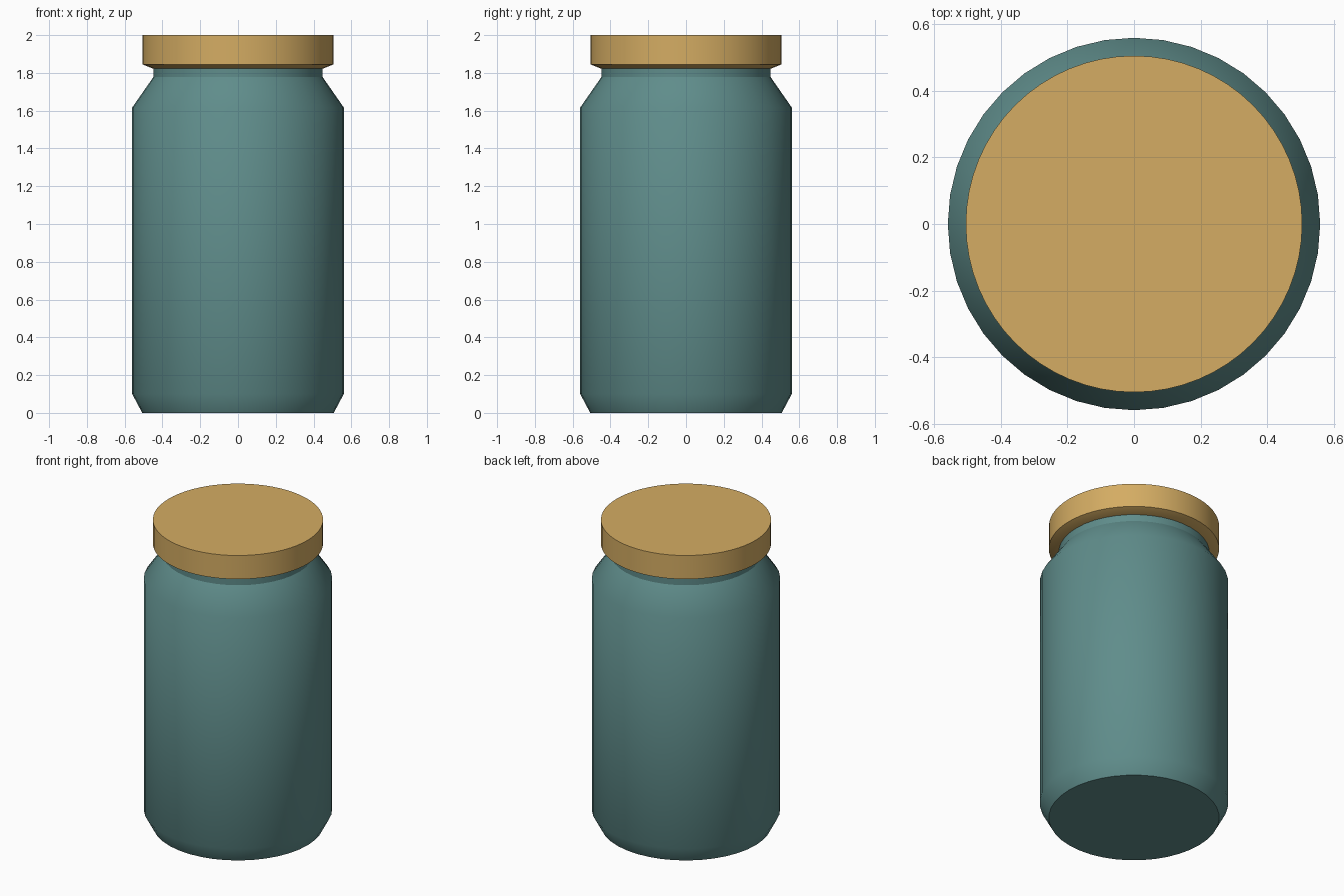
import bpy, bmesh, math

if "Cube" in bpy.data.objects:
    bpy.data.objects.remove(bpy.data.objects["Cube"])


def material(name, rgb):
    m = bpy.data.materials.new(name)
    m.diffuse_color = (*rgb, 1)
    m.use_nodes = True
    m.node_tree.nodes["Principled BSDF"].inputs["Base Color"].default_value = m.diffuse_color
    return m


def lathe(name, profile, sides, mat, angle):
    """Closed solid of revolution from (radius, z) points, bottom to top."""
    bm = bmesh.new()
    rings = [[bm.verts.new((r * math.cos(2 * math.pi * i / sides),
                            r * math.sin(2 * math.pi * i / sides), z))
              for i in range(sides)] for r, z in profile]
    for a, b in zip(rings, rings[1:]):
        for i in range(sides):
            j = (i + 1) % sides
            bm.faces.new((a[i], a[j], b[j], b[i]))
    bm.faces.new(rings[0][::-1])
    bm.faces.new(rings[-1])
    mesh = bpy.data.meshes.new(name)
    bm.to_mesh(mesh)
    bm.free()
    mesh.materials.append(mat)
    ob = bpy.data.objects.new(name, mesh)
    bpy.context.collection.objects.link(ob)
    bpy.ops.object.select_all(action='DESELECT')
    ob.select_set(True)
    bpy.context.view_layer.objects.active = ob
    bpy.ops.object.shade_smooth_by_angle(angle=math.radians(angle))
    return ob


teal = material("teal_glaze", (0.115, 0.265, 0.258))
gold = material("golden_lid", (0.66, 0.415, 0.125))

# Jar body with bevelled base and sloping shoulder
lathe("jar_body", [(0.507, 0), (0.56, 0.10), (0.56, 1.617), (0.448, 1.778)],
      40, teal, 40)
# Short neck under the lid
lathe("jar_neck", [(0.448, 1.778), (0.448, 1.825)], 40, teal, 40)
# Lid with tapered underside
lathe("lid", [(0.448, 1.822), (0.506, 1.845), (0.506, 2.0)], 64, gold, 30)
